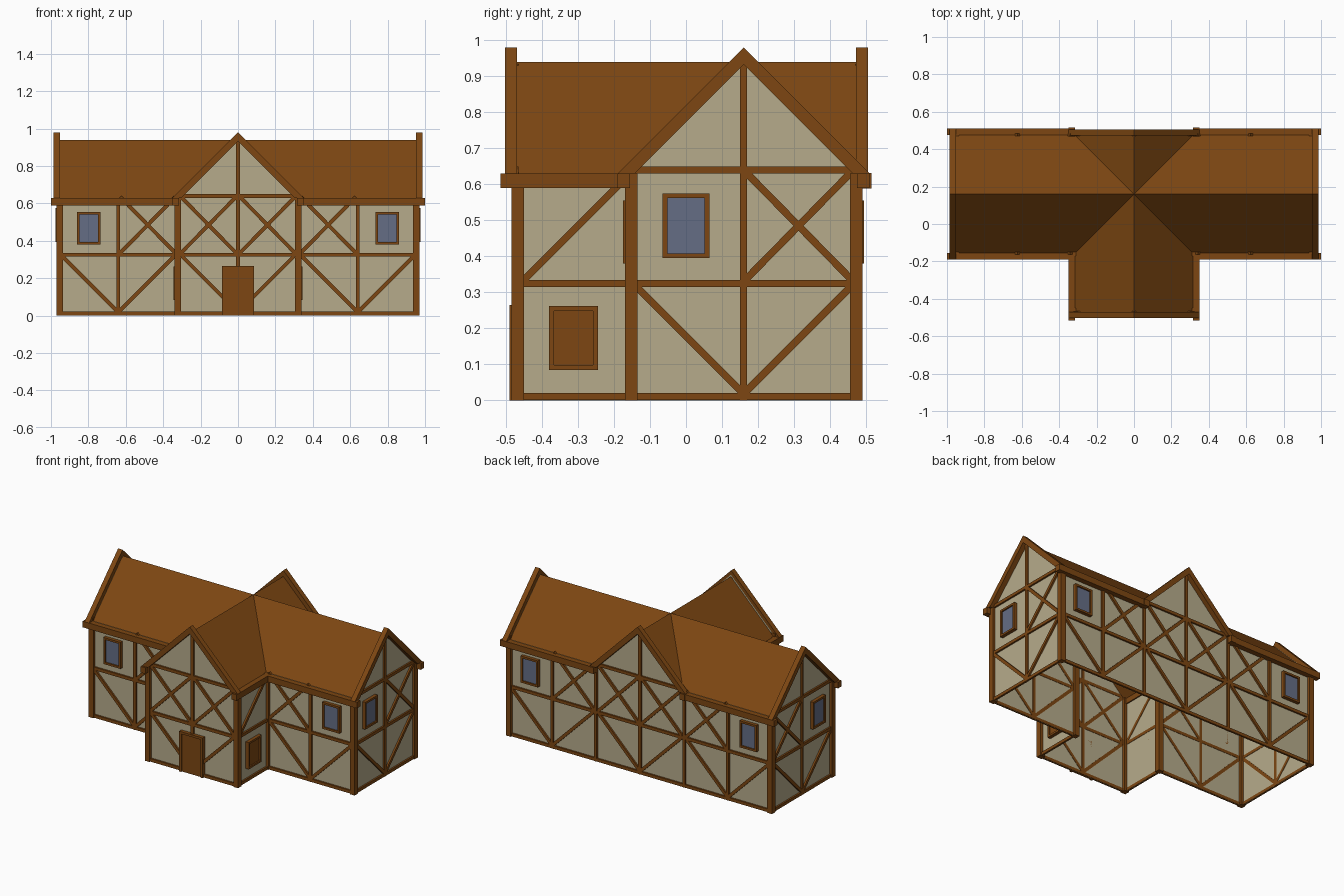
import bpy, bmesh, math
from mathutils import Vector

if "Cube" in bpy.data.objects:
    bpy.data.objects.remove(bpy.data.objects["Cube"])


def material(name, rgb):
    m = bpy.data.materials.new(name)
    m.diffuse_color = (*rgb, 1)
    m.use_nodes = True
    m.node_tree.nodes["Principled BSDF"].inputs["Base Color"].default_value = m.diffuse_color
    return m


WOOD = material("brown wood", (0.205, 0.062, 0.006))
PLASTER = material("cream plaster", (0.47, 0.41, 0.26))
GLASS = material("blue grey glass", (0.13, 0.155, 0.235))

EX, FY, BY = 0.9525, -0.1525, 0.4725     # main block walls
WX, WY = 0.3225, -0.4675                 # front wing walls
CY, RIDGE, EAVE = 0.16, 0.94, 0.63       # ridge line, ridge and eave heights


def finish(name, bm, mat, solid=True):
    if solid:
        bmesh.ops.recalc_face_normals(bm, faces=bm.faces)
    me = bpy.data.meshes.new(name)
    bm.to_mesh(me)
    bm.free()
    me.materials.append(mat)
    ob = bpy.data.objects.new(name, me)
    bpy.context.collection.objects.link(ob)
    return ob


def prism(bm, frame, pts, d0, d1):
    """Extrude a flat outline (u, v) from depth d0 to d1 along the wall normal."""
    a = [bm.verts.new(frame(u, v, d0)) for u, v in pts]
    b = [bm.verts.new(frame(u, v, d1)) for u, v in pts]
    bm.faces.new(a)
    bm.faces.new(b[::-1])
    for i in range(len(a)):
        j = (i + 1) % len(a)
        bm.faces.new((a[i], b[i], b[j], a[j]))


def rect(u0, u1, v0, v1):
    return [(u0, v0), (u1, v0), (u1, v1), (u0, v1)]


def beam(bm, frame, p, q, w=0.02, d0=-0.002, d1=0.011):
    p, q = Vector(p), Vector(q)
    t = (q - p).normalized()
    n = Vector((-t.y, t.x)) * w / 2
    prism(bm, frame, [p + n, p - n, q - n, q + n], d0, d1)


def box(bm, x0, x1, y0, y1, z0, z1):
    prism(bm, lambda u, v, d: (u, v, d), rect(x0, x1, y0, y1), z0, z1)


def facing_y(y, s):
    return lambda u, v, d: (u, y + s * d, v)


def facing_x(x, s):
    return lambda u, v, d: (x + s * d, u, v)


def plate(name, frame, pts, mat, d):
    bm = bmesh.new()
    bm.faces.new([bm.verts.new(frame(u, v, d)) for u, v in pts])
    return finish(name, bm, mat, False)


def framed(name, frame, u0, u1, v0, v1, fill, fill_name):
    """Raised frame with a recessed pane or panel."""
    bm, t = bmesh.new(), 0.013
    for r in (rect(u0, u0 + t, v0, v1), rect(u1 - t, u1, v0, v1),
              rect(u0 + t, u1 - t, v0, v0 + t), rect(u0 + t, u1 - t, v1 - t, v1)):
        prism(bm, frame, r, 0, 0.022)
    finish(name, bm, WOOD)
    bm = bmesh.new()
    prism(bm, frame, rect(u0 + t, u1 - t, v0 + t, v1 - t), 0.004, 0.013)
    finish(fill_name, bm, fill)


def cross(bm, f, u0, u1):
    beam(bm, f, (u0, 0.335), (u1, 0.635))
    beam(bm, f, (u1, 0.335), (u0, 0.635))


def gable_wall(c, h):
    return [(c - h, 0), (c + h, 0), (c + h, EAVE), (c, EAVE + h), (c - h, EAVE)]


def rails(bm, f, u0, u1):
    for z in (0.011, 0.325):
        beam(bm, f, (u0, z), (u1, z))


def gable_timber(bm, f, c, h):
    """Rails, king stud, tie beam and lower V braces of a gabled bay."""
    rails(bm, f, c - h, c + h)
    beam(bm, f, (c - h, 0.64), (c + h, 0.64))
    beam(bm, f, (c, 0), (c, 0.935))
    for s in (-1, 1):
        beam(bm, f, (c + s * 0.3, 0.318), (c, 0.018))


def long_bay(bm, f, s):
    """Outer bay of the long walls: stud, V braces, cross brace, window."""
    rails(bm, f, s * WX, s * EX)
    beam(bm, f, (s * 0.64, 0), (s * 0.64, 0.62))
    beam(bm, f, (s * 0.64, 0.018), (s * 0.94, 0.318))
    beam(bm, f, (s * 0.64, 0.018), (s * 0.34, 0.318))
    cross(bm, f, s * 0.335, s * 0.63)
    u = sorted((s * 0.735, s * 0.86))
    framed("window_frame", f, *u, 0.38, 0.555, GLASS, "window_glass")


# Long front and back walls with the wing and rear gable
wing, back, front = facing_y(WY, -1), facing_y(BY, 1), facing_y(FY, -1)
for name, f in (("wing_front", wing), ("back_gable", back)):
    plate(name + "_wall", f, gable_wall(0, WX), PLASTER, 0)
    bm = bmesh.new()
    gable_timber(bm, f, 0, WX)
    for s in (-1, 1):
        cross(bm, f, s * 0.01, s * 0.305)
        if f is back:
            beam(bm, f, (s * WX, 0), (s * WX, 0.64))
    finish(name + "_timber", bm, WOOD)
for name, f in (("front", front), ("back", back)):
    for s in (-1, 1):
        plate(name + "_wall", f, rect(s * WX, s * EX, 0, EAVE), PLASTER, 0)
        bm = bmesh.new()
        long_bay(bm, f, s)
        finish(name + "_timber", bm, WOOD)

# End gables and wing side walls, mirrored left and right
for s in (-1, 1):
    f = facing_x(s * EX, s)
    plate("end_wall", f, gable_wall(CY, BY - CY), PLASTER, 0)
    bm = bmesh.new()
    gable_timber(bm, f, CY, BY - CY)
    cross(bm, f, CY + 0.005, CY + 0.3)
    finish("end_timber", bm, WOOD)
    framed("end_window_frame", f, -0.065, 0.065, 0.395, 0.575, GLASS, "end_window_glass")

    f = facing_x(s * WX, s)
    plate("wing_side_wall", f, rect(WY, FY, 0, EAVE), PLASTER, 0)
    bm = bmesh.new()
    rails(bm, f, WY, FY)
    beam(bm, f, (-0.455, 0.33), (-0.17, 0.615))
    finish("wing_side_timber", bm, WOOD)
    framed("shutter_frame", f, -0.38, -0.245, 0.085, 0.262, WOOD, "shutter_panel")

# Front door
bm = bmesh.new()
prism(bm, wing, rect(-0.07, 0.07, 0, 0.25), 0, 0.015)
for r in (rect(-0.085, -0.07, 0, 0.265), rect(0.07, 0.085, 0, 0.265),
          rect(-0.07, 0.07, 0.25, 0.265)):
    prism(bm, wing, r, 0, 0.023)
finish("front_door", bm, WOOD)

# Corner posts
bm = bmesh.new()
for s in (-1, 1):
    for x, y in ((EX, FY), (EX, BY), (WX, WY), (WX, FY)):
        box(bm, s * x - 0.0175, s * x + 0.0175, y - 0.0175, y + 0.0175, 0, EAVE)
finish("corner_posts", bm, WOOD)

# Cross-shaped roof with valleys meeting at the centre
bm = bmesh.new()
E = RIDGE - 0.315
for s in (-1, 1):
    c, fv, bv = (0, CY, RIDGE), (s * 0.315, CY - 0.315, E), (s * 0.315, CY + 0.315, E)
    end = (s * 0.957, CY, RIDGE)
    for pts in ((c, end, (s * 0.957, CY - 0.315, E), fv),
                (c, end, (s * 0.957, CY + 0.315, E), bv),
                (c, (0, -0.472, RIDGE), (s * 0.315, -0.472, E), fv),
                (c, (0, 0.477, RIDGE), bv)):
        face = bm.faces.new([bm.verts.new(p) for p in pts])
        face.normal_update()
        if face.normal.z < 0:
            face.normal_flip()
finish("roof", bm, WOOD, False)

# Eave boards
bm = bmesh.new()
for s in (-1, 1):
    x0, x1 = sorted((s * 0.315, s * 1.0))
    box(bm, x0, x1, -0.19, -0.155, 0.59, EAVE)
    box(bm, x0, x1, 0.475, 0.51, 0.59, EAVE)
    x0, x1 = sorted((s * 0.315, s * 0.35))
    box(bm, x0, x1, -0.515, -0.155, 0.59, EAVE)
    box(bm, x0, x1, 0.465, 0.515, 0.589, EAVE + 0.001)
finish("eave_boards", bm, WOOD)

# Barge boards along the gable edges
for name, f, c in (("wing", facing_y(-0.47, -1), 0), ("back", facing_y(0.472, 1), 0),
                   ("right", facing_x(0.953, 1), CY), ("left", facing_x(-0.953, -1), CY)):
    bm = bmesh.new()
    for s in (-1, 1):
        prism(bm, f, [(c, 0.98), (c + s * 0.35, EAVE), (c + s * 0.303, EAVE), (c, 0.933)],
              0, 0.033)
    finish(name + "_barge_boards", bm, WOOD)
